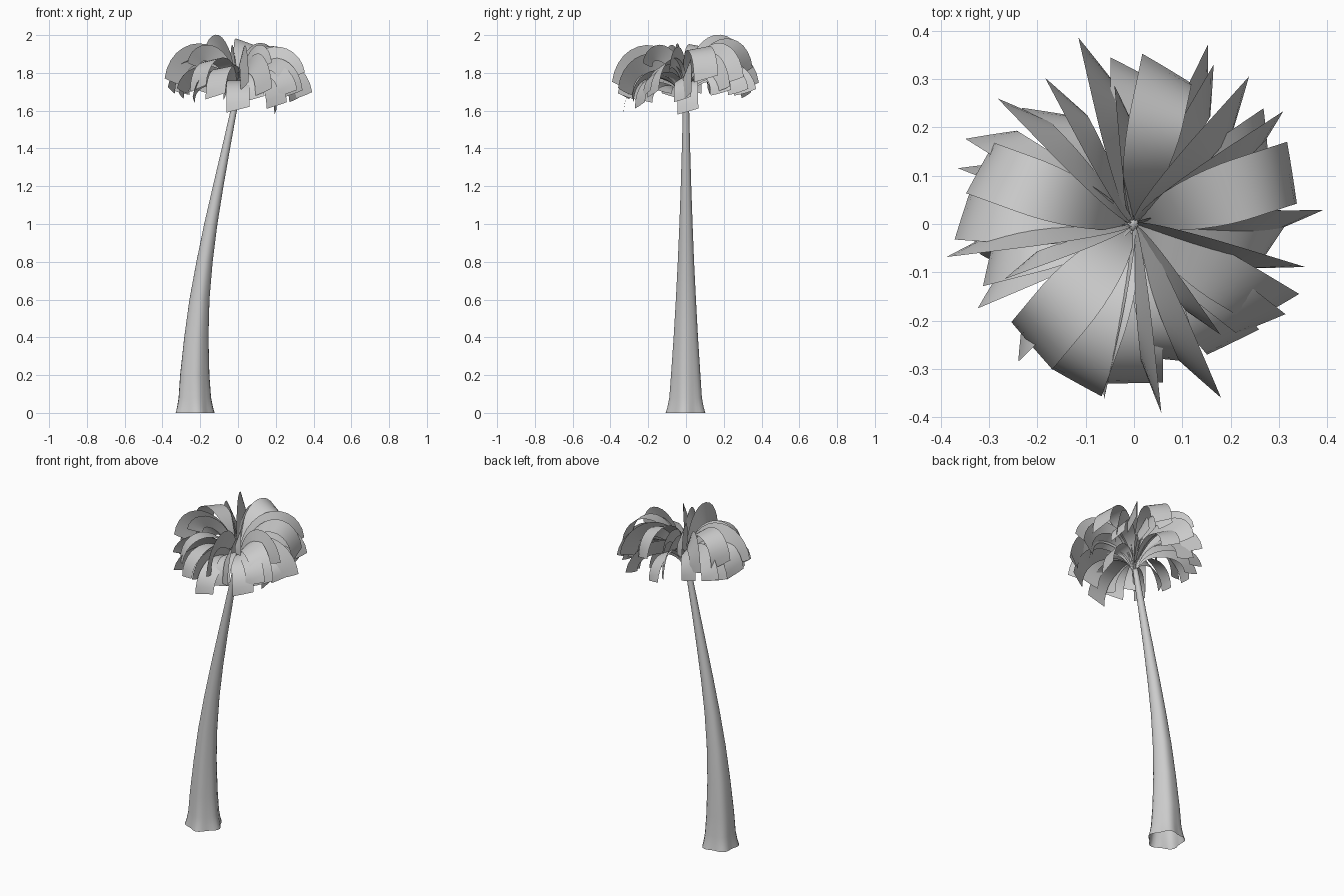
import bpy, math, random
from mathutils import Vector

if "Cube" in bpy.data.objects:
    bpy.data.objects.remove(bpy.data.objects["Cube"])

random.seed(4)


def make_object(name, verts, faces):
    me = bpy.data.meshes.new(name)
    me.from_pydata(verts, [], faces)
    me.update()
    for p in me.polygons:
        p.use_smooth = True
    ob = bpy.data.objects.new(name, me)
    bpy.context.collection.objects.link(ob)
    return ob


# Trunk: leaning, tapering tube with a lobed flare at the root
rings = [  # z, centre x, radius, lobe depth
    (0.0, -0.231, 0.100, 0.09), (0.03, -0.231, 0.093, 0.07), (0.08, -0.231, 0.085, 0.05),
    (0.2, -0.231, 0.077, 0.04), (0.4, -0.222, 0.064, 0.03), (0.6, -0.205, 0.053, 0.02),
    (0.8, -0.178, 0.043, 0.02), (1.0, -0.144, 0.035, 0), (1.2, -0.105, 0.028, 0),
    (1.4, -0.064, 0.022, 0), (1.6, -0.023, 0.017, 0), (1.69, -0.005, 0.014, 0)]
N = 30
verts, faces = [], []
for z, cx, r, lobe in rings:
    for i in range(N):
        a = 2 * math.pi * i / N
        rr = r * (1 + lobe * math.cos(5 * a + 0.6))
        verts.append((cx + rr * math.cos(a), rr * math.sin(a), z))
for j in range(len(rings) - 1):
    for i in range(N):
        k = (i + 1) % N
        faces.append((j * N + i, j * N + k, (j + 1) * N + k, (j + 1) * N + i))
faces.append(tuple((len(rings) - 1) * N + i for i in range(N)))
make_object("trunk", verts, faces)


# Frond: arching strip, narrow at the root, with a slanted cut end
def frond(name, az, reach, peak, tip, width, roll):
    az, roll = math.radians(az), math.radians(roll)
    out = Vector((math.cos(az), math.sin(az), 0))
    side = Vector((-math.sin(az), math.cos(az), 0))
    z0 = 1.66
    h = (peak - (z0 + tip) / 8) / 0.75
    rc, zc = (0.01, 0.05, reach, reach), (z0, h, h, tip)

    def bez(c, t):
        s = 1 - t
        return s**3 * c[0] + 3 * s * s * t * c[1] + 3 * s * t * t * c[2] + t**3 * c[3]

    def point(t):
        return out * bez(rc, t) + Vector((0, 0, bez(zc, t)))

    steps, cross = 14, 4
    vs, fs = [], []
    for i in range(steps + 1):
        for j in range(cross + 1):
            u = j / cross - 0.5
            t = i / steps * (1 - 0.05 * (0.5 + u))
            tan = (point(t + 0.01) - point(t - 0.01)).normalized()
            nrm = tan.cross(side)
            across = side * math.cos(roll) + nrm * math.sin(roll)
            w = width * (0.1 + 0.9 * math.sin(min(1, t / 0.6) * math.pi / 2))
            vs.append(point(t) + across * (u * w))
    c = cross + 1
    for i in range(steps):
        for j in range(cross):
            fs.append((i * c + j, i * c + j + 1, (i + 1) * c + j + 1, (i + 1) * c + j))
    make_object(name, vs, fs)


# Visible crown: azimuth, reach, peak height, tip height, width, roll
crown = [
    (-17, .31, 1.88, 1.77, .12, 72), (18, .345, 1.93, 1.75, .13, 10),
    (1, .34, 1.82, 1.66, .12, 68), (-31, .34, 1.85, 1.67, .12, 30),
    (-50, .32, 1.79, 1.61, .12, 15), (-67, .35, 1.85, 1.68, .12, 65),
    (-84, .34, 1.89, 1.71, .12, 75), (-90, .33, 1.76, 1.59, .12, 0),
    (-110, .35, 1.83, 1.66, .12, 10), (-130, .33, 1.87, 1.70, .13, 10),
    (203, .32, 1.79, 1.69, .12, 55), (187, .34, 1.90, 1.73, .12, 70),
    (176, .355, 1.86, 1.69, .12, 15), (160, .34, 1.94, 1.77, .12, 10),
    (148, .35, 1.82, 1.70, .11, 50), (134, .33, 1.89, 1.75, .12, 68),
    (118, .30, 1.94, 1.84, .12, 70), (103, .35, 1.87, 1.71, .12, 65),
    (78, .33, 1.96, 1.79, .12, 20), (64, .35, 1.81, 1.68, .12, 65),
    (48, .33, 1.90, 1.74, .13, 65), (33, .33, 1.85, 1.69, .13, 65)]
for i, f in enumerate(crown):
    frond("frond_%02d" % (i + 1), *f)

# Lower drooping fronds beneath the crown
frond("drooping_frond", 3, .20, 1.75, 1.58, .11, 10)
for i in range(11):
    frond("lower_frond_%02d" % (i + 1), -70 + i * 33 + random.uniform(-6, 6),
          random.uniform(.29, .34), random.uniform(1.77, 1.83), random.uniform(1.64, 1.69),
          .11, random.uniform(20, 70))

# Upright young fronds near the centre
for i in range(3):
    frond("young_frond_%d" % (i + 1), 95 + i * 105, .25, 1.90, 1.83, .09, 70)
